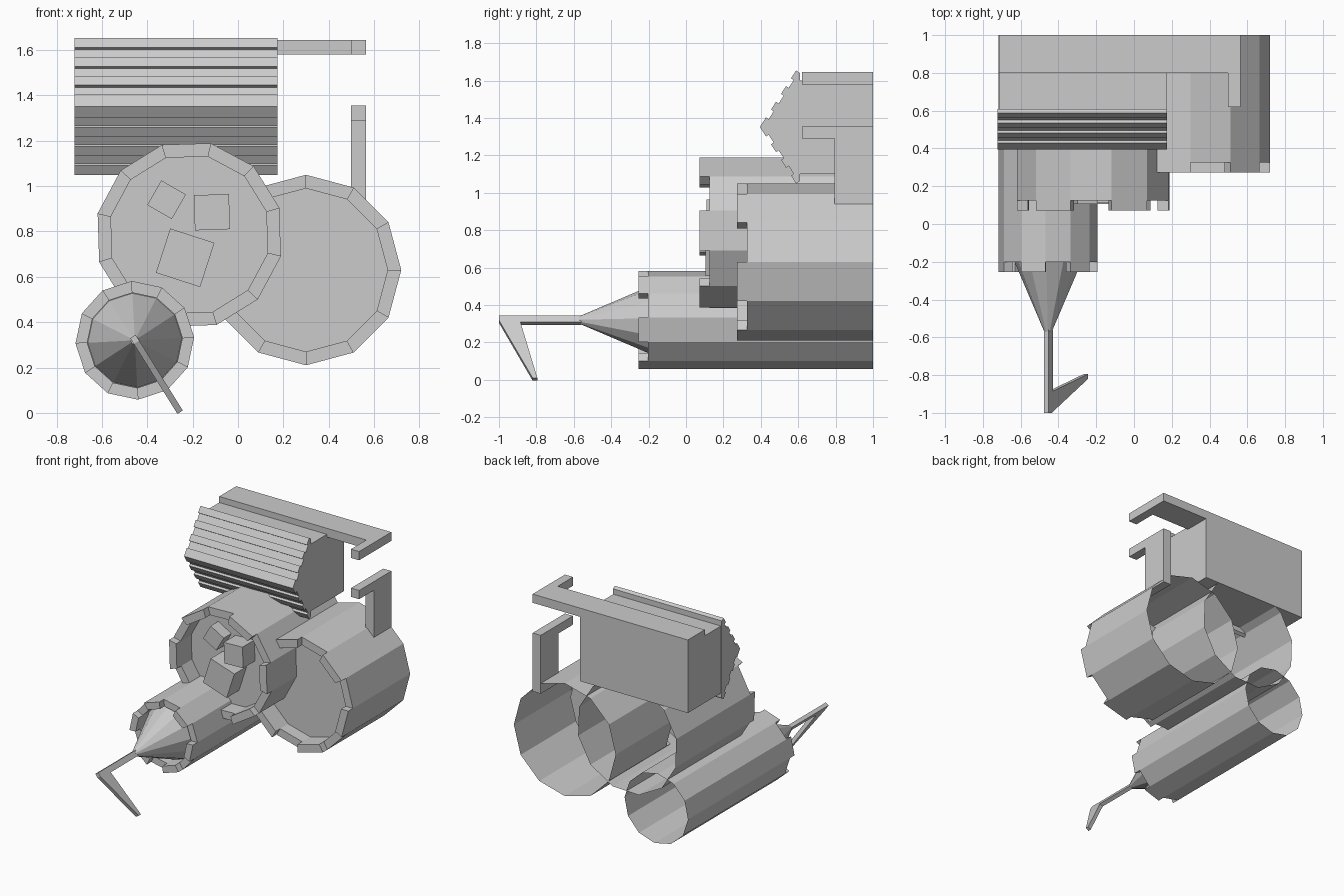
import bpy, bmesh
from math import cos, sin, radians
from mathutils import Matrix, Vector

if "Cube" in bpy.data.objects:
    bpy.data.objects.remove(bpy.data.objects["Cube"])


def finish(bm, name):
    bmesh.ops.recalc_face_normals(bm, faces=bm.faces)
    me = bpy.data.meshes.new(name)
    bm.to_mesh(me)
    bm.free()
    ob = bpy.data.objects.new(name, me)
    bpy.context.collection.objects.link(ob)
    return ob


def box(name, lo, hi, rot_y=0):
    lo, hi = Vector(lo), Vector(hi)
    bm = bmesh.new()
    m = (Matrix.Translation((lo + hi) / 2) @ Matrix.Rotation(radians(rot_y), 4, 'Y')
         @ Matrix.Diagonal((*(hi - lo), 1)))
    bmesh.ops.create_cube(bm, size=1, matrix=m)
    return finish(bm, name)


def prism(name, pts, offset):
    """Extrude a closed 3D outline along an offset vector."""
    bm = bmesh.new()
    f = bm.faces.new([bm.verts.new(p) for p in pts])
    ext = bmesh.ops.extrude_face_region(bm, geom=[f], use_keep_orig=True)
    bmesh.ops.translate(bm, vec=offset,
                        verts=[v for v in ext['geom'] if isinstance(v, bmesh.types.BMVert)])
    return finish(bm, name)


def tube(name, cx, cz, r, ri, turn, front, recess, n=12, tooth=0.053):
    """Open-backed drum: thin wall, recessed front disc, teeth on every other side."""
    bm = bmesh.new()

    def pt(rad, y, i):
        a = radians(turn + 360 / n * i)
        return bm.verts.new((cx + rad * cos(a), y, cz + rad * sin(a)))

    floor = front + tooth
    rings = [[pt(rad, y, i) for i in range(n)]
             for rad, y in ((r, 1), (r, floor), (ri, floor), (ri, recess))]
    for a, b in zip(rings, rings[1:]):
        for i in range(n):
            j = (i + 1) % n
            bm.faces.new((a[i], a[j], b[j], b[i]))
    bm.faces.new(rings[-1])
    # teeth pulled forward from alternate rim faces
    bm.faces.ensure_lookup_table()
    rim = [bm.faces[n + i] for i in range(1, n, 2)]
    ext = bmesh.ops.extrude_discrete_faces(bm, faces=rim)
    for f in ext['faces']:
        bmesh.ops.translate(bm, vec=(0, -tooth, 0), verts=f.verts[:])
    return finish(bm, name)


# three drums
tube("right_drum", 0.30, 0.63, 0.42, 0.36, 0, 0.272, 0.42)
tube("middle_drum", -0.215, 0.785, 0.415, 0.355, 16.8, 0.072, 0.25)
tube("lance_drum", -0.455, 0.32, 0.262, 0.21, 3, -0.255, -0.13)

# cubes inside the middle drum
for i, (x, z, s, y, rot) in enumerate(((-0.315, 0.94, 0.125, 0.16, 30),
                                       (-0.115, 0.885, 0.155, 0.11, -2),
                                       (-0.233, 0.684, 0.205, 0.105, 18))):
    box(f"drum_cube_{i + 1}", (x - s / 2, y, z - s / 2), (x + s / 2, 0.26, z + s / 2), rot)

# cone at the front of the lance drum
bm = bmesh.new()
m = (Matrix.Translation((-0.455, -0.35, 0.32)) @ Matrix.Rotation(radians(90), 4, 'X')
     @ Matrix.Rotation(radians(3), 4, 'Z'))
bmesh.ops.create_cone(bm, cap_ends=True, segments=12, radius1=0.21, radius2=0.018,
                      depth=0.45, matrix=m)
finish(bm, "lance_cone")

# shaft with folded-back hook, drawn in a tilted plane
d, e = Vector((0.53, 0, -0.85)), Vector((0.85, 0, 0.53))
c = Vector((-0.453, 0, 0.32)) - e * 0.014
hook = [(-0.02, -0.56), (-0.02, -1.0), (0.01, -1.0), (0.373, -0.82),
        (0.373, -0.795), (0.022, -0.885), (0.022, -0.56)]
prism("lance_hook", [c + d * s + Vector((0, y, 0)) for s, y in hook], e * 0.028)

# upper housing with slatted, wedge-shaped front
a, b = Vector((0.415, 1.352)), Vector((0.603, 1.645))
nrm = Vector((-(b - a).y, (b - a).x)).normalized()
half = [(0.395, 1.352)]
cuts = 7
for k in range(cuts):
    lift = nrm * (0.017 if k % 2 == 0 else 0)
    for t in (k / cuts, (k + 1) / cuts):
        if t > 0:
            half.append(tuple(a.lerp(b, t) + lift))
half += [(0.61, 1.64), (0.61, 1.60)]
outline = half + [(y, 2 * 1.352 - z) for y, z in reversed(half[1:])]
prism("slatted_front", [(-0.722, y, z) for y, z in outline], (0.897, 0, 0))
box("housing", (-0.715, 0.60, 1.10), (0.173, 1.0, 1.60))

# upper and lower gripping arms
box("upper_arm", (-0.715, 0.80, 1.58), (0.565, 1.0, 1.645))
box("upper_finger", (0.498, 0.62, 1.58), (0.565, 0.80, 1.645))
box("lower_arm", (0.498, 0.793, 0.92), (0.565, 1.0, 1.355))
box("lower_finger", (0.498, 0.62, 1.29), (0.565, 0.793, 1.355))
